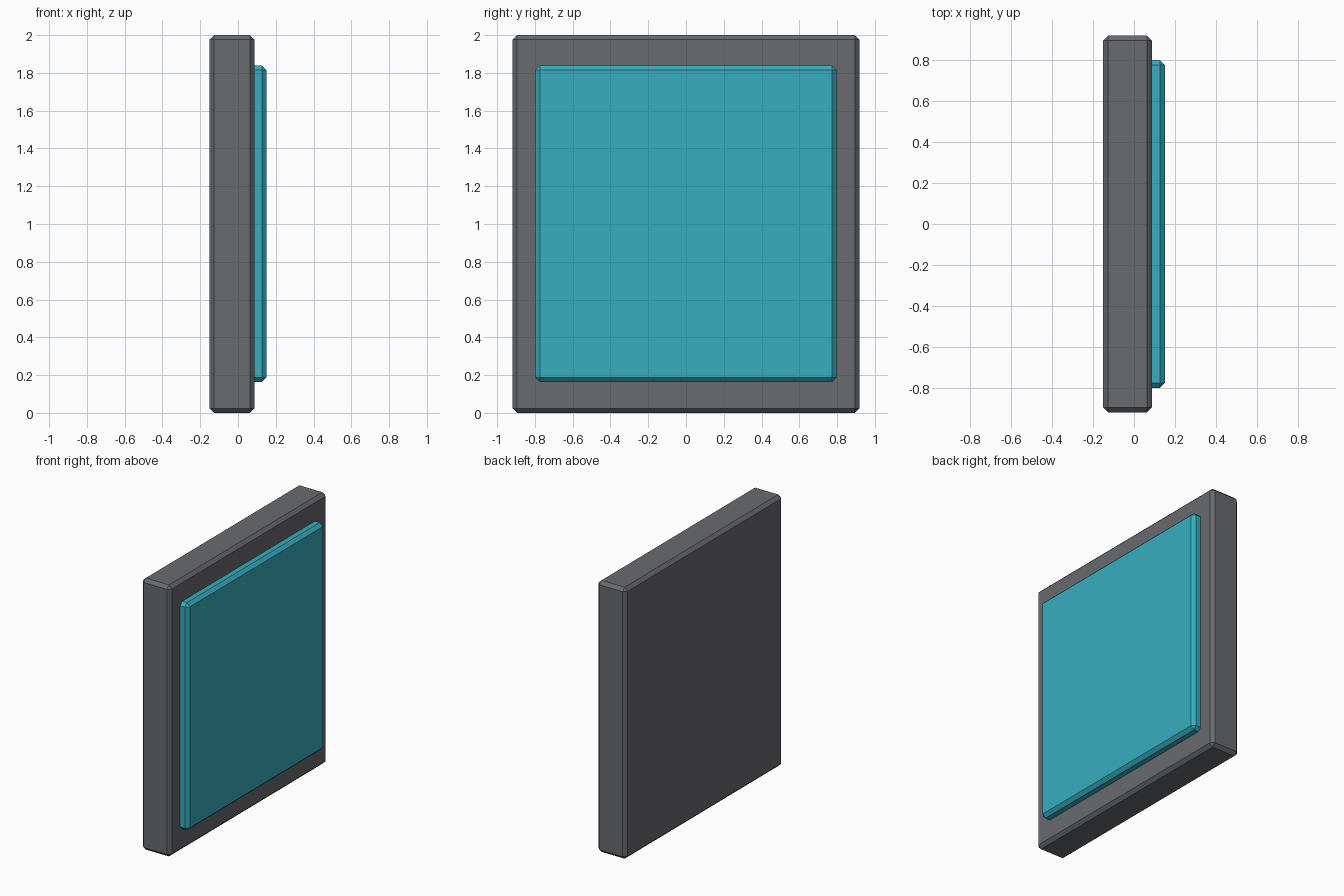
import bpy
import bmesh

if "Cube" in bpy.data.objects:
    bpy.data.objects.remove(bpy.data.objects["Cube"])


def chamfered_box(name, lo, hi, chamfer, color=None):
    size = [h - l for l, h in zip(lo, hi)]
    centre = [(h + l) / 2 for l, h in zip(lo, hi)]
    bm = bmesh.new()
    bmesh.ops.create_cube(bm, size=1)
    bmesh.ops.scale(bm, vec=size, verts=bm.verts)
    bmesh.ops.bevel(bm, geom=bm.edges[:], offset=chamfer, segments=1,
                    affect='EDGES', clamp_overlap=True)
    mesh = bpy.data.meshes.new(name)
    bm.to_mesh(mesh)
    bm.free()
    obj = bpy.data.objects.new(name, mesh)
    obj.location = centre
    bpy.context.collection.objects.link(obj)
    if color:
        mat = bpy.data.materials.new(name + "_color")
        mat.diffuse_color = color
        mat.use_nodes = True
        mat.node_tree.nodes["Principled BSDF"].inputs["Base Color"].default_value = mat.diffuse_color
        mesh.materials.append(mat)
    return obj


# Upright slab
chamfered_box("slab", (-0.15, -0.918, 0), (0.087, 0.918, 2), 0.024,
              (0.14, 0.145, 0.16, 1))

# Raised panel, set partly into the slab's right face
chamfered_box("raised_panel", (0.03, -0.798, 0.163), (0.15, 0.798, 1.84), 0.024,
              (0.04, 0.42, 0.52, 1))
